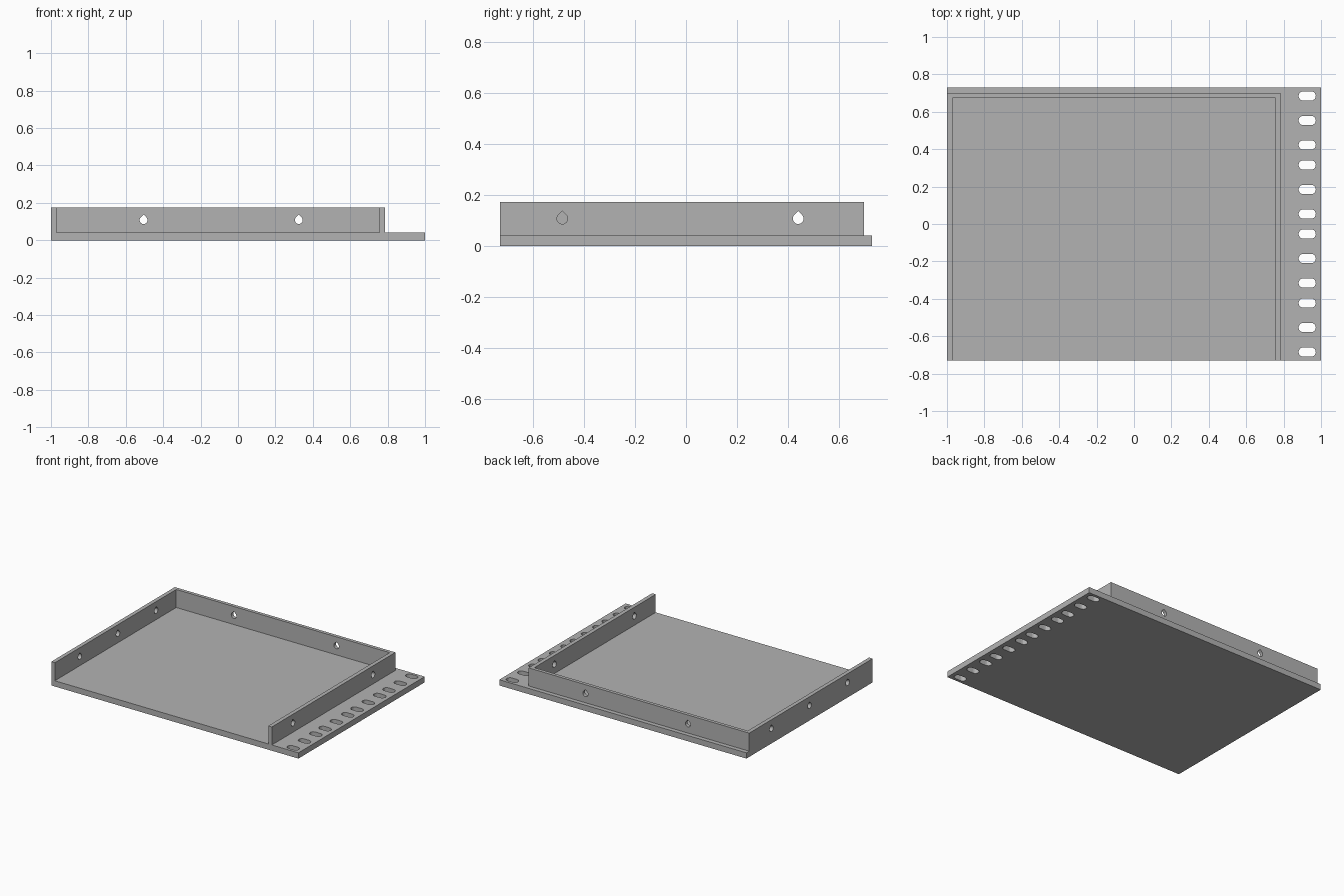
import bpy, bmesh
from math import pi, sin, cos, radians
from mathutils import Matrix, Vector

if "Cube" in bpy.data.objects:
    bpy.data.objects.remove(bpy.data.objects["Cube"], do_unlink=True)

HALF_X, HALF_Y = 1.0, 0.73
BASE_TOP, WALL_TOP = 0.042, 0.174
WALL = 0.029
RIGHT_X, BACK_Y = 0.785, 0.698
HOLE_Z, HOLE_R = 0.108, 0.021

grey = bpy.data.materials.new("plain grey")
grey.use_nodes = True
grey.diffuse_color = (0.45, 0.45, 0.45, 1)
grey.node_tree.nodes["Principled BSDF"].inputs["Base Color"].default_value = grey.diffuse_color


def prism(bm, outline, depth, matrix):
    """Extrude a closed outline along local z, placed by a matrix."""
    face = bm.faces.new([bm.verts.new(matrix @ Vector((x, y, 0))) for x, y in outline])
    new = bmesh.ops.extrude_face_region(bm, geom=[face])["geom"]
    push = matrix.to_3x3() @ Vector((0, 0, depth))
    bmesh.ops.translate(bm, vec=push, verts=[g for g in new if isinstance(g, bmesh.types.BMVert)])


def make_object(name, bm):
    bmesh.ops.recalc_face_normals(bm, faces=bm.faces)
    mesh = bpy.data.meshes.new(name)
    bm.to_mesh(mesh)
    bm.free()
    mesh.materials.append(grey)
    obj = bpy.data.objects.new(name, mesh)
    bpy.context.scene.collection.objects.link(obj)
    return obj


def boolean(target, tool, operation):
    """Apply a boolean and remove its tool object."""
    mod = target.modifiers.new(operation, "BOOLEAN")
    mod.operation, mod.object, mod.solver = operation, tool, "EXACT"
    bpy.context.view_layer.objects.active = target
    bpy.ops.object.modifier_apply(modifier=mod.name)
    bpy.data.objects.remove(tool, do_unlink=True)


# Flat base plate
bm = bmesh.new()
prism(bm, [(-HALF_X, -HALF_Y), (HALF_X, -HALF_Y), (HALF_X, HALF_Y), (-HALF_X, HALF_Y)],
      BASE_TOP, Matrix())
tray = make_object("rack_tray", bm)

# Three-sided wall, open at the front
left, right, back = -HALF_X + WALL, RIGHT_X - WALL, BACK_Y - WALL + 0.004
bm = bmesh.new()
prism(bm, [(-HALF_X, -HALF_Y), (left, -HALF_Y), (left, back), (right, back),
           (right, -HALF_Y), (RIGHT_X, -HALF_Y), (RIGHT_X, BACK_Y), (-HALF_X, BACK_Y)],
      WALL_TOP, Matrix())
boolean(tray, make_object("tray_wall", bm), "UNION")

# Mounting slots: four groups of three along the right flange
radius, straight = 0.025, 0.021
slot = [((straight if i < 9 else -straight) + radius * cos(-pi / 2 + pi * (i - i // 9) / 8),
         radius * sin(-pi / 2 + pi * (i - i // 9) / 8)) for i in range(18)]
bm = bmesh.new()
for group in range(4):
    for step in (-1, 0, 1):
        y = (group - 1.5) * 0.369 + step * 0.131
        prism(bm, slot, 0.2, Matrix.Translation((0.926, y, -0.1)))

# Teardrop screw holes, pointed at the top
drop = [(HOLE_R * cos(a), HOLE_R * sin(a))
        for a in (radians(135 + 270 * i / 18) for i in range(19))]
drop.append((0, HOLE_R * 2 ** 0.5))
upright = Matrix.Rotation(pi / 2, 4, "X")
sideways = Matrix.Rotation(pi / 2, 4, "Z") @ upright
for x in (-0.505, 0.325):
    prism(bm, drop, 0.2, Matrix.Translation((x, BACK_Y + 0.08, HOLE_Z)) @ upright)
for x, places in ((-HALF_X, (-0.44, 0, 0.44)), (RIGHT_X - WALL, (-0.485, 0.44))):
    for y in places:
        prism(bm, drop, 0.2, Matrix.Translation((x - 0.08, y, HOLE_Z)) @ sideways)
boolean(tray, make_object("hole_cutters", bm), "DIFFERENCE")
